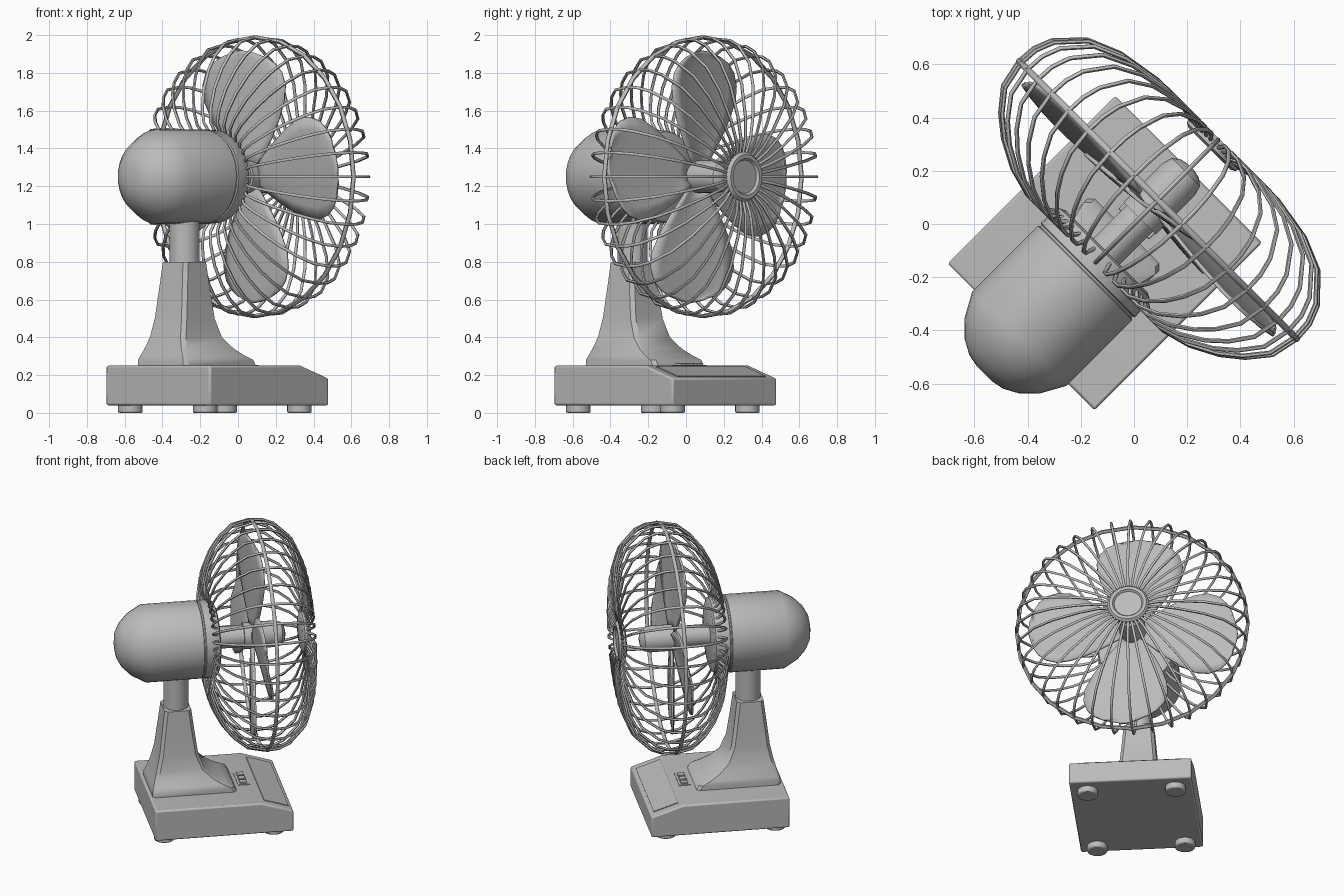
import bpy, bmesh, math
from mathutils import Matrix, Vector

if "Cube" in bpy.data.objects:
    bpy.data.objects.remove(bpy.data.objects["Cube"])

# Parts are laid out with +X as the blowing direction, then turned 45 degrees about z.
TURN = Matrix.Rotation(math.radians(45), 4, 'Z')
AXIS_Z = 1.25
grey = bpy.data.materials.new("light_grey")
grey.diffuse_color = (0.5, 0.5, 0.5, 1)
grey.use_nodes = True
grey.node_tree.nodes["Principled BSDF"].inputs["Base Color"].default_value = grey.diffuse_color


def finish(name, bm, bevel=0.0, segments=2, solid=0.0, angle=35):
    bmesh.ops.remove_doubles(bm, verts=bm.verts, dist=1e-5)
    bmesh.ops.recalc_face_normals(bm, faces=bm.faces)
    bm.transform(TURN)
    me = bpy.data.meshes.new(name)
    bm.to_mesh(me)
    bm.free()
    me.materials.append(grey)
    ob = bpy.data.objects.new(name, me)
    bpy.context.collection.objects.link(ob)
    if solid:
        m = ob.modifiers.new("thickness", 'SOLIDIFY')
        m.thickness, m.offset = solid, 0
    if bevel:
        m = ob.modifiers.new("bevel", 'BEVEL')
        m.width, m.segments, m.limit_method = bevel, segments, 'ANGLE'
    bpy.ops.object.select_all(action='DESELECT')
    ob.select_set(True)
    bpy.context.view_layer.objects.active = ob
    bpy.ops.object.shade_smooth_by_angle(angle=math.radians(angle))
    return ob


def loft(name, rings, **kw):
    """Skin closed rings of points and cap both ends."""
    bm = bmesh.new()
    rows = [[bm.verts.new(p) for p in r] for r in rings]
    n = len(rows[0])
    for a, b in zip(rows, rows[1:]):
        for i in range(n):
            bm.faces.new((a[i], a[(i + 1) % n], b[(i + 1) % n], b[i]))
    bm.faces.new(rows[0])
    bm.faces.new(rows[-1])
    return finish(name, bm, **kw)


def prism(name, xz, y0, y1, **kw):
    return loft(name, [[(x, y, z) for x, z in xz] for y in (y0, y1)], **kw)


def lathe(name, profile, n=32, **kw):
    """Turn (x, radius) points about the fan axis."""
    return loft(name, [[(x, r * math.cos(2 * math.pi * i / n),
                         AXIS_Z + r * math.sin(2 * math.pi * i / n))
                        for i in range(n)] for x, r in profile], **kw)


def post(name, x, y, r, z0, z1, n=24, **kw):
    return loft(name, [[(x + r * math.cos(2 * math.pi * i / n),
                         y + r * math.sin(2 * math.pi * i / n), z)
                        for i in range(n)] for z in (z0, z1)], **kw)


# Base with sloping front
prism("base", [(-0.6, 0.04), (0.29, 0.04), (0.29, 0.183), (0.085, 0.25), (-0.6, 0.25)],
      -0.39, 0.39, bevel=0.01)

# Feet
for fx in (-0.526, 0.18):
    for fy in (-0.28, 0.28):
        post("foot", fx, fy, 0.065, 0.0, 0.045, bevel=0.008)

# Plate on the slope
top, d, nrm = Vector((0.085, 0.25)), Vector((0.95, -0.311)), Vector((0.311, 0.95))
prism("front_panel", [top + d * s + nrm * h for s, h in
                      ((0.025, -0.005), (0.19, -0.005), (0.19, 0.005), (0.025, 0.005))],
      -0.33, 0.33)

# Button plate and three buttons
prism("button_plate", [(-0.015, 0.245), (0.06, 0.245), (0.06, 0.254), (-0.015, 0.254)],
      -0.095, 0.095)
for by in (-0.058, 0, 0.058):
    prism("button", [(0.0, 0.25), (0.045, 0.25), (0.045, 0.263), (0.0, 0.263)],
          by - 0.022, by + 0.022, bevel=0.003)

# Flared pedestal: z, back x, front x, half width
sections = [(0.245, -0.58, -0.035, 0.19), (0.28, -0.58, -0.055, 0.19),
            (0.305, -0.572, -0.11, 0.177), (0.34, -0.562, -0.17, 0.158),
            (0.4, -0.545, -0.235, 0.135), (0.5, -0.523, -0.275, 0.12),
            (0.65, -0.505, -0.296, 0.107), (0.8, -0.487, -0.315, 0.095)]
rings = []
for z, x0, x1, w in sections:
    c = 0.02
    rings.append([(x0 + c, -w, z), (x1 - c, -w, z), (x1, c - w, z), (x1, w - c, z),
                  (x1 - c, w, z), (x0 + c, w, z), (x0, w - c, z), (x0, c - w, z)])
loft("pedestal", rings, angle=40)

# Neck
post("neck", -0.4, 0, 0.08, 0.78, 1.05)

# Motor housing with a seam groove
lathe("motor_housing", [(-0.795, 0.04), (-0.785, 0.09), (-0.755, 0.145), (-0.7, 0.2),
                        (-0.61, 0.25), (-0.26, 0.25), (-0.256, 0.243), (-0.248, 0.243),
                        (-0.244, 0.25), (-0.18, 0.248), (-0.155, 0.238), (-0.145, 0.215)])

# Shaft and blade hub
lathe("shaft", [(-0.15, 0.07), (0.05, 0.07)], n=24)
lathe("blade_hub", [(0.03, 0.085), (0.24, 0.085), (0.275, 0.075), (0.295, 0.05), (0.302, 0.02)],
      n=24)

# Four swept, pitched blades: radius, half width
outline = [(0.06, 0.045), (0.13, 0.095), (0.22, 0.16), (0.32, 0.22), (0.42, 0.263),
           (0.5, 0.272), (0.57, 0.25), (0.62, 0.205), (0.65, 0.15), (0.668, 0.07)]
for k in range(4):
    bm = bmesh.new()
    grid = []
    for r, w in outline:
        row = []
        for j in range(9):
            t = j / 4 - 1
            y = t * w + 0.045 * min(1, r / 0.4)
            x = 0.09 - 0.13 * y + 0.015 * (t * t - 0.5)
            row.append(bm.verts.new((x, y, r - 0.02 * t * t)))
        grid.append(row)
    for a, b in zip(grid, grid[1:]):
        for j in range(8):
            bm.faces.new((a[j], a[j + 1], b[j + 1], b[j]))
    bm.transform(Matrix.Translation((0, 0, AXIS_Z)) @ Matrix.Rotation(k * math.pi / 2, 4, 'X'))
    finish("blade", bm, solid=0.014, angle=50)

# Badge at the middle of the front guard
lathe("guard_badge", [(0.4, 0.11), (0.41, 0.13), (0.435, 0.132), (0.452, 0.118), (0.452, 0.098),
                      (0.438, 0.088), (0.438, 0.02)])


def wires(name, paths, radius, cyclic=False):
    cu = bpy.data.curves.new(name, 'CURVE')
    cu.dimensions = '3D'
    cu.bevel_depth, cu.bevel_resolution, cu.use_fill_caps = radius, 1, True
    for path in paths:
        sp = cu.splines.new('POLY')
        sp.points.add(len(path) - 1)
        for p, co in zip(sp.points, path):
            p.co = (*(TURN @ Vector(co)), 1)
        sp.use_cyclic_u = cyclic
    cu.materials.append(grey)
    ob = bpy.data.objects.new(name, cu)
    bpy.context.collection.objects.link(ob)
    bpy.ops.object.select_all(action='DESELECT')
    ob.select_set(True)
    bpy.context.view_layer.objects.active = ob
    bpy.ops.object.convert(target='MESH')
    bpy.ops.object.shade_smooth_by_angle(angle=math.radians(60))


def spokes(profile, n=36):
    return [[(x, r * math.cos(2 * math.pi * i / n), AXIS_Z + r * math.sin(2 * math.pi * i / n))
             for x, r in profile] for i in range(n)]


# Wire guard: front spokes, rear spokes and the rim
wires("front_guard", spokes([(0.127, 0.738), (0.2, 0.733), (0.27, 0.705), (0.365, 0.615),
                             (0.417, 0.49), (0.445, 0.32), (0.447, 0.2), (0.425, 0.115)]), 0.0085)
wires("rear_guard", spokes([(0.127, 0.738), (0.02, 0.715), (-0.06, 0.65), (-0.12, 0.575),
                            (-0.175, 0.47), (-0.205, 0.36), (-0.205, 0.29), (-0.17, 0.235)]),
      0.0085)
wires("guard_rim", [[(0.127, 0.738 * math.cos(math.pi * i / 12),
                      AXIS_Z + 0.738 * math.sin(math.pi * i / 12)) for i in range(24)]],
      0.0125, True)
